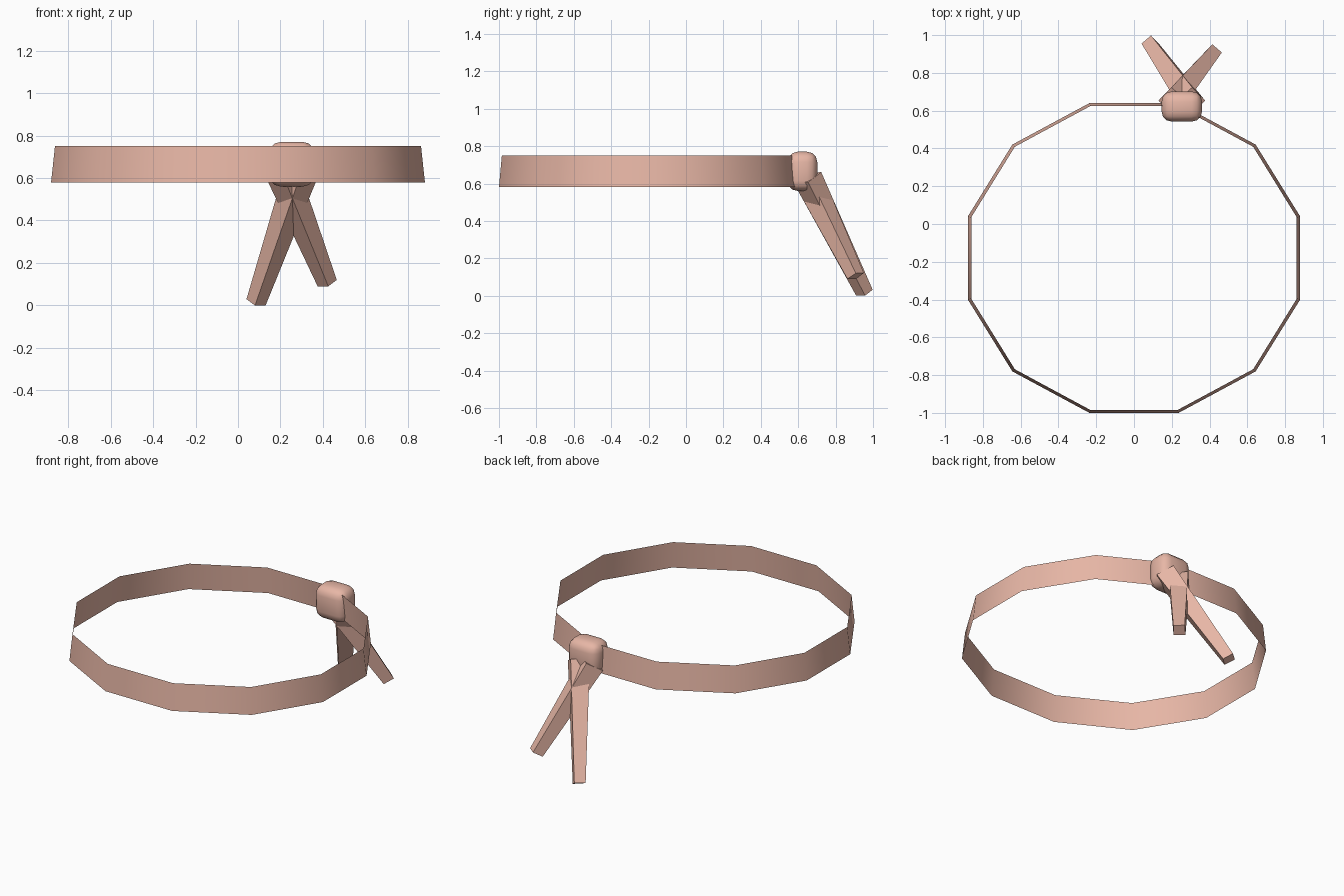
import bpy, bmesh, math
from mathutils import Vector

if "Cube" in bpy.data.objects:
    bpy.data.objects.remove(bpy.data.objects["Cube"])

mat = bpy.data.materials.new("salmon_cloth")
mat.diffuse_color = (0.80, 0.47, 0.38, 1)
mat.use_nodes = True
mat.node_tree.nodes["Principled BSDF"].inputs["Base Color"].default_value = mat.diffuse_color


def finish(name, bm, smooth):
    me = bpy.data.meshes.new(name)
    bm.to_mesh(me)
    bm.free()
    me.materials.append(mat)
    for p in me.polygons:
        p.use_smooth = smooth
    ob = bpy.data.objects.new(name, me)
    bpy.context.collection.objects.link(ob)
    return ob


# Headband: open 12-sided oval sheet, slightly narrower at the top
bm = bmesh.new()
rings = []
for rx, ry, z in ((0.911, 0.849, 0.58), (0.892, 0.833, 0.75)):
    angles = [math.radians(15 + 30 * i) for i in range(12)]
    rings.append([bm.verts.new((rx * math.cos(a), -0.18 + ry * math.sin(a), z)) for a in angles])
low, top = rings
for i in range(12):
    j = (i + 1) % 12
    bm.faces.new((low[i], low[j], top[j], top[i]))
finish("headband", bm, True)

# Knot: rounded block
bm = bmesh.new()
bmesh.ops.create_cube(bm, size=1)
bmesh.ops.scale(bm, vec=(0.215, 0.16, 0.21), verts=bm.verts)
bmesh.ops.bevel(bm, geom=bm.edges[:], offset=0.055, segments=3, profile=0.5, affect='EDGES')
bmesh.ops.translate(bm, vec=(0.253, 0.622, 0.665), verts=bm.verts)
finish("knot", bm, True)

# Tails: tapered square bars that cross under the knot
corners = [(-0.045, 0, 0.015), (-0.005, -0.045, -0.015), (0.045, 0.002, -0.015), (0.005, 0.043, 0.017)]


def tail(name, start, end, side):
    bm = bmesh.new()
    rings = []
    for centre, size in ((start, 1.7), (end, 1.0)):
        rings.append([bm.verts.new(Vector(centre) + size * Vector((side * x, y, z)))
                      for x, y, z in corners])
    a, b = rings
    for i in range(4):
        j = (i + 1) % 4
        bm.faces.new((a[i], a[j], b[j], b[i]))
    bm.faces.new(a)
    bm.faces.new(b)
    bmesh.ops.recalc_face_normals(bm, faces=bm.faces)
    finish(name, bm, False)


tail("long_tail", (0.30, 0.65, 0.632), (0.085, 0.955, 0.015), 1)
tail("short_tail", (0.206, 0.65, 0.632), (0.42, 0.908, 0.105), -1)
